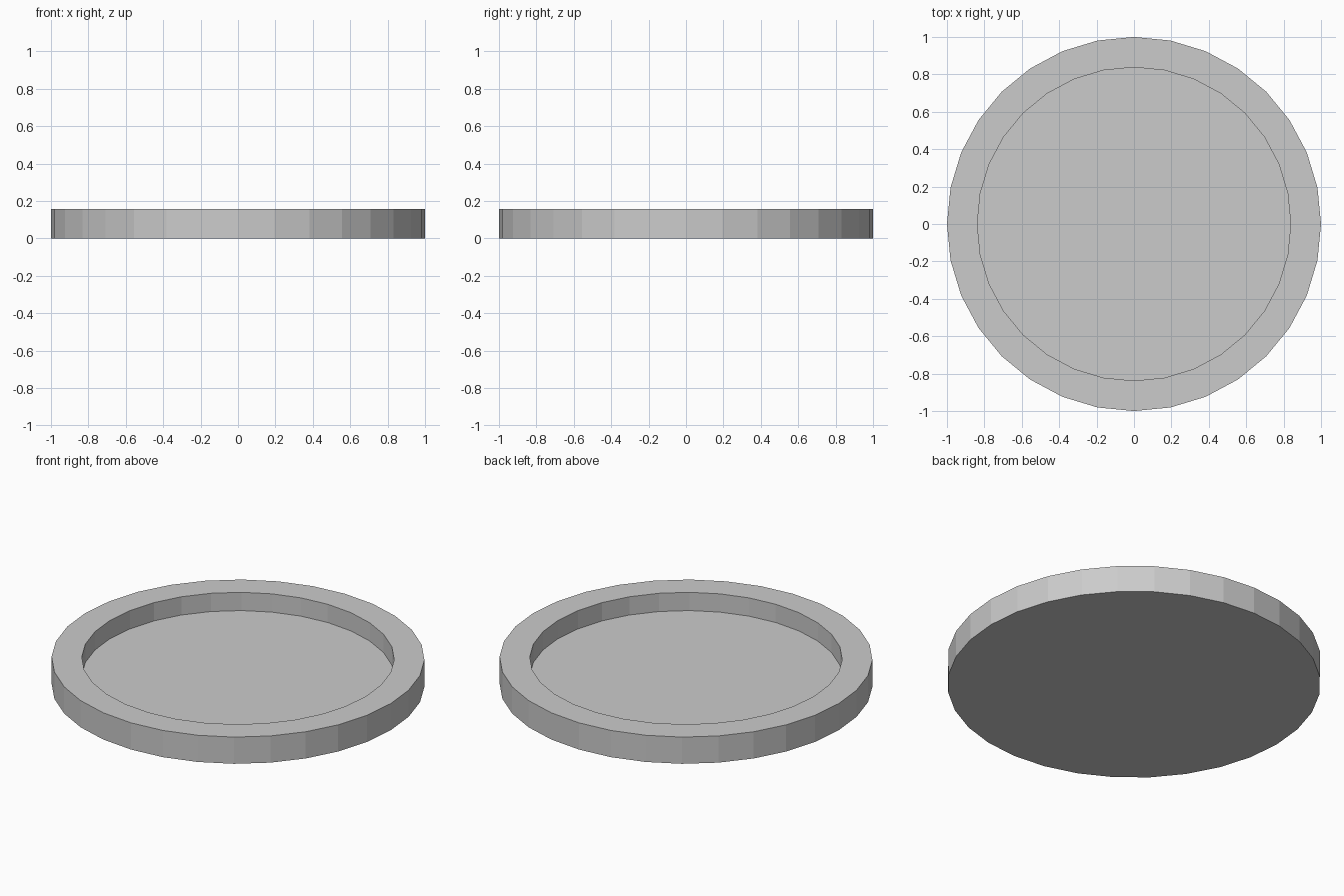
import bpy, bmesh
from math import sin, cos, tau

if "Cube" in bpy.data.objects:
    bpy.data.objects.remove(bpy.data.objects["Cube"])

SIDES = 32
# Profile from bottom outer edge, over the rim, down to the recessed floor
PROFILE = [(1.0, 0.0), (1.0, 0.158), (0.838, 0.158), (0.838, 0.05)]

bm = bmesh.new()
rings = [[bm.verts.new((r * cos(tau * i / SIDES), r * sin(tau * i / SIDES), z))
          for i in range(SIDES)] for r, z in PROFILE]

# Outer wall, flat rim and inner wall
for a, b in zip(rings, rings[1:]):
    for i in range(SIDES):
        j = (i + 1) % SIDES
        bm.faces.new((a[i], a[j], b[j], b[i]))

# Underside and recessed floor
bm.faces.new(rings[0][::-1])
bm.faces.new(rings[-1])
bmesh.ops.recalc_face_normals(bm, faces=bm.faces)

mesh = bpy.data.meshes.new("round_tray")
bm.to_mesh(mesh)
bm.free()
bpy.context.collection.objects.link(bpy.data.objects.new("round_tray", mesh))
